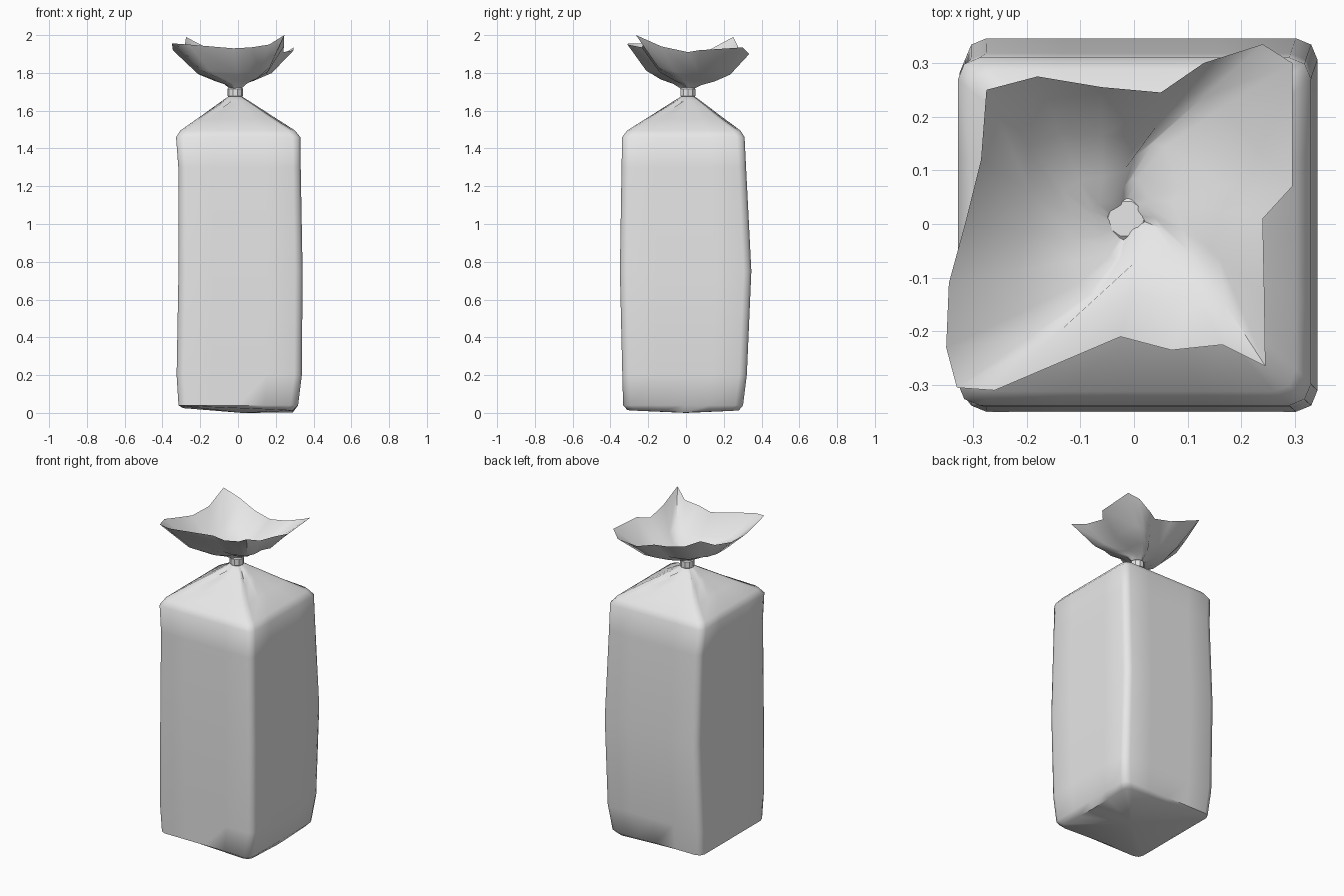
import bpy
import bmesh
from math import sin, cos, pi
from mathutils import Vector, Matrix

cube = bpy.data.objects.get("Cube")
if cube:
    bpy.data.objects.remove(cube, do_unlink=True)

mat = bpy.data.materials.new("light grey film")
mat.use_nodes = True
mat.diffuse_color = (0.8, 0.8, 0.8, 1)
mat.node_tree.nodes["Principled BSDF"].inputs["Base Color"].default_value = (0.8, 0.8, 0.8, 1)

NECK = Vector((-0.015, 0.01, 0))


def loft(name, rings, bottom=None, top=None, sharp=50):
    """Skin a stack of closed rings, with optional fan caps to a point."""
    bm = bmesh.new()
    rows = [[bm.verts.new(p) for p in ring] for ring in rings]
    n = len(rows[0])
    for a, b in zip(rows, rows[1:]):
        for i in range(n):
            j = (i + 1) % n
            bm.faces.new((a[i], a[j], b[j], b[i]))
    for tip, row in ((bottom, rows[0]), (top, rows[-1])):
        if tip is not None:
            v = bm.verts.new(tip)
            for i in range(n):
                bm.faces.new((row[i], row[(i + 1) % n], v))
    bmesh.ops.recalc_face_normals(bm, faces=bm.faces)
    mesh = bpy.data.meshes.new(name)
    bm.to_mesh(mesh)
    bm.free()
    mesh.materials.append(mat)
    obj = bpy.data.objects.new(name, mesh)
    bpy.context.collection.objects.link(obj)
    bpy.ops.object.select_all(action='DESELECT')
    obj.select_set(True)
    bpy.context.view_layer.objects.active = obj
    bpy.ops.object.shade_smooth_by_angle(angle=sharp * pi / 180)
    return obj


def section(z, x0, x1, y0, y1, r=0.04):
    """Rounded rectangle: three points per corner, three along each side."""
    corners = [(x1 - r, y1 - r), (x0 + r, y1 - r), (x0 + r, y0 + r), (x1 - r, y0 + r)]
    arcs = [[Vector((cx + r * cos(a), cy + r * sin(a), z))
             for a in (k * pi / 2, k * pi / 2 + pi / 4, k * pi / 2 + pi / 2)]
            for k, (cx, cy) in enumerate(corners)]
    pts = []
    for k in range(4):
        start, end = arcs[k][-1], arcs[(k + 1) % 4][0]
        pts += arcs[k] + [start.lerp(end, t) for t in (0.25, 0.5, 0.75)]
    return pts


def circle(z, r, n, turn=0.0):
    return [NECK + Vector((r * cos(turn + 2 * pi * i / n), r * sin(turn + 2 * pi * i / n), z))
            for i in range(n)]


# Bag body: slightly bulging square column with a sagging base
body = [section(0.025, -0.29, 0.29, -0.31, 0.28),
        section(0.04, -0.315, 0.318, -0.333, 0.302),
        section(0.2, -0.325, 0.338, -0.337, 0.322),
        section(0.75, -0.315, 0.342, -0.35, 0.346),
        section(1.3, -0.316, 0.332, -0.341, 0.318),
        section(1.46, -0.328, 0.33, -0.338, 0.31),
        section(1.495, -0.305, 0.302, -0.312, 0.288)]
for p in body[0]:
    p.z = max(0, p.z - 0.012 * p.x / 0.3 - 0.012 * (1 - abs(p.y) / 0.31))

# Shoulders: pyramid gathered into the neck, with a pleat beside each corner
base = body[-1]
n = len(base)
neck = circle(1.675, 0.036, n, pi / 12)
for t in (0.35, 0.7, 0.88, 1):
    ring = []
    for i, p in enumerate(base):
        q = p.lerp(neck[i], t)
        turn = Matrix.Rotation(0.35 * t ** 4, 3, 'Z')
        q = NECK + turn @ (q - NECK)
        if i % 6 == 2 and t < 1:
            q.z -= 0.022 * t
        ring.append(q)
    body.append(ring)
loft("bag_body", body, bottom=(0.02, 0, 0), top=(NECK.x, NECK.y, 1.68))

# Tie band round the neck
band = [circle(z, r, 10) for z, r in ((1.672, 0.034), (1.678, 0.041), (1.716, 0.041), (1.722, 0.034))]
loft("neck_tie", band, bottom=NECK + Vector((0, 0, 1.672)),
     top=NECK + Vector((0, 0, 1.722)), sharp=35)

# Flared open end: ragged rim drawn down to the neck with a swirl
rim = [(-0.275, 0.25, 1.99), (-0.18, 0.275, 1.94), (-0.06, 0.255, 1.9), (0.05, 0.245, 1.88),
       (0.13, 0.30, 1.87), (0.24, 0.335, 1.90), (0.295, 0.30, 1.935), (0.295, 0.07, 1.92),
       (0.24, 0.01, 1.91), (0.243, -0.13, 1.94), (0.245, -0.265, 2.0), (0.165, -0.225, 1.95),
       (0.07, -0.235, 1.935), (-0.025, -0.21, 1.93), (-0.26, -0.31, 1.95), (-0.33, -0.305, 1.955),
       (-0.35, -0.23, 1.955), (-0.345, -0.11, 1.92), (-0.315, 0, 1.90), (-0.285, 0.12, 1.92)]
flare = []
for f, lift in ((0.09, 0), (0.18, 0.1), (0.36, 0.2), (0.64, 0.4), (1, 1)):
    turn = Matrix.Rotation(0.8 * (1 - f) ** 2, 3, 'Z')
    ring = []
    for x, y, z in rim:
        flat = turn @ (Vector((x, y, 0)) - NECK) * f
        ring.append(NECK + flat + Vector((0, 0, 1.718 + (z - 1.718) * lift)))
    flare.append(ring)
loft("flared_opening", flare, sharp=60)
